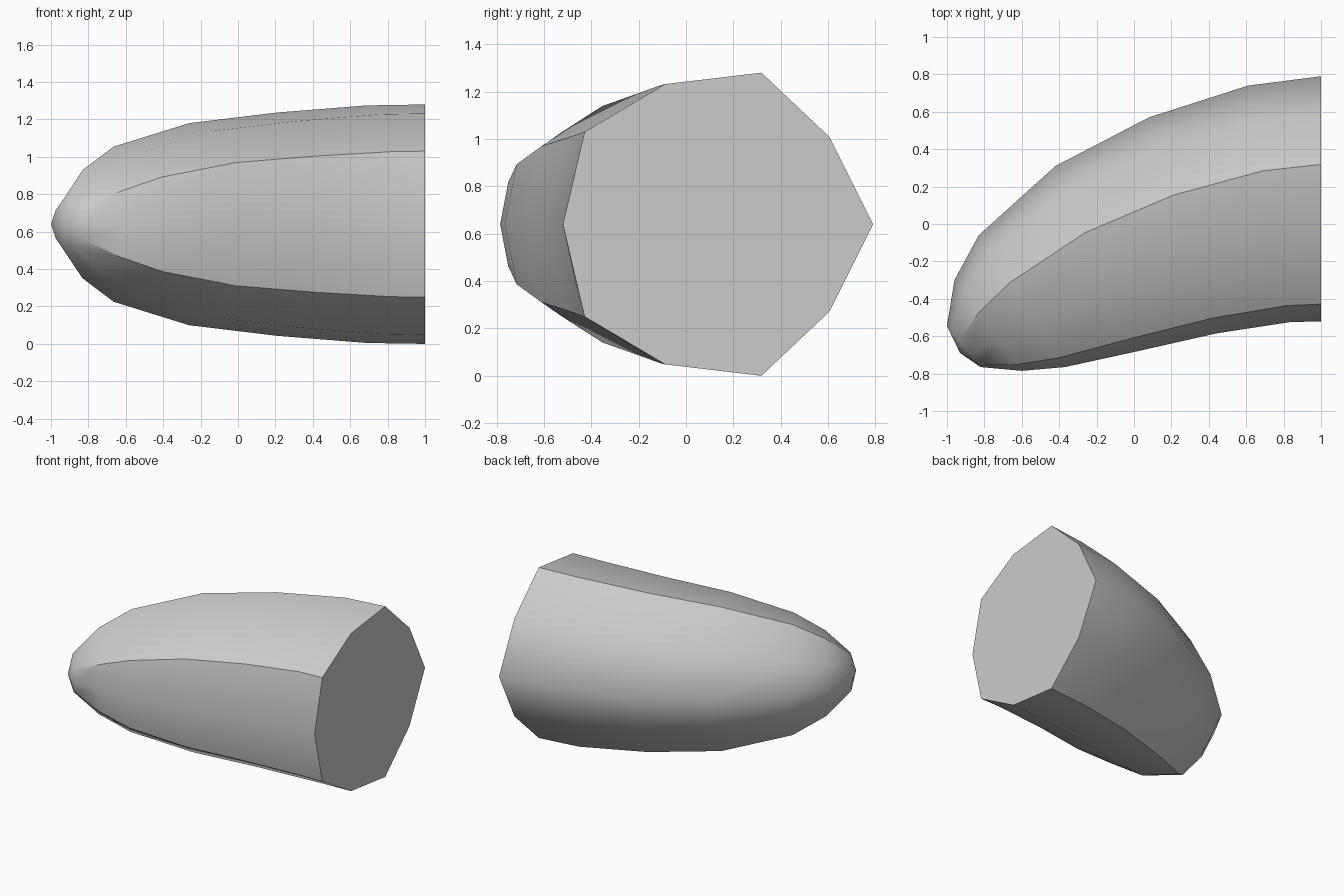
import bpy, bmesh

if "Cube" in bpy.data.objects:
    bpy.data.objects.remove(bpy.data.objects["Cube"])

# Cross-section: (fraction from outer edge to inner edge, fraction of half height)
half = [(0, 0), (0.14, 0.575), (0.36, 1), (0.67, 0.925), (0.93, 0.61), (1, 0)]
profile = half + [(t, -h) for t, h in half[4:0:-1]]
SHARP_RAILS = {2, 4, 6, 8}
MID_Z = 0.64

# Rings along the bend: outer x, outer y, inner x, inner y, half height
rings = [
    (1.00, 0.79, 1.00, -0.52, 0.64),
    (0.61, 0.74, 0.83, -0.525, 0.635),
    (0.08, 0.57, 0.44, -0.585, 0.597),
    (-0.42, 0.31, 0.02, -0.68, 0.54),
    (-0.83, -0.06, -0.37, -0.765, 0.415),
    (-0.96, -0.30, -0.60, -0.785, 0.29),
    (-1.00, -0.545, -0.82, -0.765, 0.13),
]

bm = bmesh.new()
loops = []
for ox, oy, ix, iy, h in rings:
    loops.append([bm.verts.new((ox + (ix - ox) * t, oy + (iy - oy) * t, MID_Z + h * s))
                  for t, s in profile])

# Skin between neighbouring rings
n = len(profile)
for a, b in zip(loops, loops[1:]):
    for i in range(n):
        j = (i + 1) % n
        bm.faces.new((a[i], a[j], b[j], b[i]))

# Flat cut end and slightly domed tip
cut_end = bm.faces.new(loops[0])
apex = bm.verts.new((-0.93, -0.69, MID_Z))
for i in range(n):
    bm.faces.new((loops[-1][i], loops[-1][(i + 1) % n], apex))
bmesh.ops.recalc_face_normals(bm, faces=bm.faces[:])

# Smooth shading with creases on four rails and round the cut end
for f in bm.faces:
    f.smooth = f is not cut_end
for e in cut_end.edges:
    e.smooth = False
for a, b in zip(loops, loops[1:]):
    for i in SHARP_RAILS:
        bm.edges.get((a[i], b[i])).smooth = False

mesh = bpy.data.meshes.new("curved_horn_tip")
bm.to_mesh(mesh)
bm.free()
obj = bpy.data.objects.new("curved_horn_tip", mesh)
bpy.context.collection.objects.link(obj)
